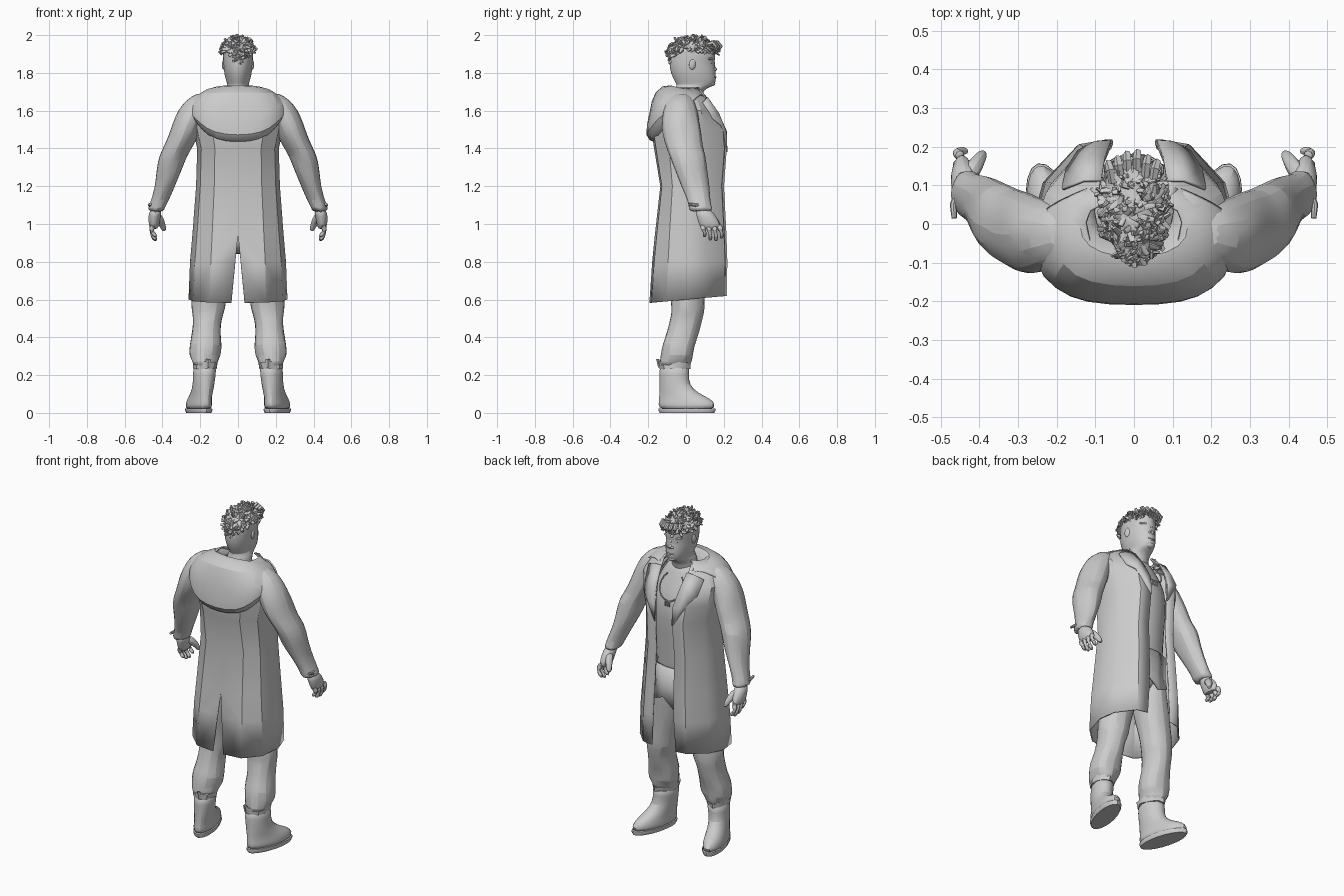
import bpy, bmesh, math, random
from mathutils import Vector, Matrix

random.seed(7)
cube = bpy.data.objects.get("Cube")
if cube:
    bpy.data.objects.remove(cube, do_unlink=True)

grey = bpy.data.materials.new("plain_grey")
grey.use_nodes = True
grey.diffuse_color = (0.6, 0.6, 0.6, 1)
grey.node_tree.nodes["Principled BSDF"].inputs["Base Color"].default_value = (0.6, 0.6, 0.6, 1)


def finish(name, bm, mirror=False, thick=0, subdiv=0, angle=35):
    """Turn a bmesh into a shaded object with its modifiers."""
    bmesh.ops.recalc_face_normals(bm, faces=bm.faces[:])
    mesh = bpy.data.meshes.new(name)
    bm.to_mesh(mesh)
    bm.free()
    mesh.materials.append(grey)
    obj = bpy.data.objects.new(name, mesh)
    bpy.context.collection.objects.link(obj)
    if mirror:
        obj.modifiers.new("mirror", "MIRROR")
    if thick:
        solid = obj.modifiers.new("cloth", "SOLIDIFY")
        solid.thickness = thick
        solid.offset = 0
    if subdiv:
        obj.modifiers.new("round", "SUBSURF").levels = subdiv
        obj.modifiers["round"].render_levels = subdiv
    bpy.ops.object.select_all(action="DESELECT")
    obj.select_set(True)
    bpy.context.view_layer.objects.active = obj
    bpy.ops.object.shade_smooth_by_angle(angle=math.radians(angle))
    return obj


def grid(name, rows, closed=False, jitter=0, **options):
    """Skin rows of points; closed rows make a capped tube."""
    bm = bmesh.new()
    wobble = lambda: random.uniform(-jitter, jitter)
    rings = [[bm.verts.new(Vector(p) + Vector((wobble(), wobble(), wobble())))
              for p in row] for row in rows]
    count = len(rings[0])
    for low, high in zip(rings, rings[1:]):
        for i in range(count if closed else count - 1):
            j = (i + 1) % count
            bm.faces.new((low[i], low[j], high[j], high[i]))
    if closed:
        bm.faces.new(rings[0])
        bm.faces.new(rings[-1])
    return finish(name, bm, **options)


def oval(x, y, z, rx, ry, turn=0, sides=12, subdiv=0):
    """Ring of points, swollen to make up for what subdivision shrinks."""
    spin = Matrix.Rotation(math.radians(turn), 3, "Z")
    swell = 3 / (2 + math.cos(math.tau / sides)) if subdiv else 1
    angles = [math.tau * i / sides for i in range(sides)]
    return [Vector((x, y, z)) + spin @ Vector((rx * math.cos(a), ry * math.sin(a), 0)) * swell
            for a in angles]


def loft(name, rings, turn=0, sides=12, subdiv=0, **options):
    rows = [oval(*r, turn, sides, subdiv) for r in rings]
    return grid(name, rows, closed=True, subdiv=subdiv, **options)


def ball(name, centre, size, mirror=False, turn=(0, 0, 0)):
    bm = bmesh.new()
    bmesh.ops.create_uvsphere(bm, u_segments=16, v_segments=10, radius=1)
    rot = Matrix.Identity(3)
    for axis, deg in zip("XYZ", turn):
        rot = Matrix.Rotation(math.radians(deg), 3, axis) @ rot
    for v in bm.verts:
        v.co = rot @ Vector([a * b for a, b in zip(v.co, size)]) + Vector(centre)
    return finish(name, bm, mirror=mirror, angle=60)


def tube(name, points, radii, sides=8, subdiv=0, **options):
    """Tapered tube following a path."""
    path = [Vector(p) for p in points]
    rows = []
    for i, p in enumerate(path):
        along = path[min(i + 1, len(path) - 1)] - path[max(i - 1, 0)]
        rot = along.to_track_quat("Z", "Y")
        rows.append([p + rot @ q for q in oval(0, 0, 0, radii[i], radii[i], 0, sides, subdiv)])
    return grid(name, rows, closed=True, subdiv=subdiv, **options)


# Long coat: half sections of height, front gap, front y, half width, back y, vent
sections = [
    (0.6, .08, .212, .258, -.19, .035), (0.8, .07, .215, .25, -.175, .014),
    (0.95, .065, .21, .237, -.16, 0), (1.2, .06, .197, .218, -.132, 0),
    (1.4, .055, .212, .212, -.165, 0), (1.5, .06, .204, .235, -.18, 0),
    (1.6, .08, .155, .25, -.172, 0), (1.68, .09, .1, .2, -.14, 0),
    (1.72, .09, .07, .125, -.1, 0)]
coat_rows = []
for z, gap, front, wide, back, vent in sections:
    outline = [(gap, front), (wide * .56, front - .012), (wide * .9, front * .5), (wide, front * .06),
               (wide * .9, back * .53), (wide * .57, back * .94), (vent, back)]
    hem = .018 if z < .7 else 0
    coat_rows.append([(x, y, z + hem * y / .2) for x, y in outline])
grid("long_coat", coat_rows, mirror=True, thick=.008, angle=28)

# Hood lying on the back, from the back centre round to the front
hood = [
    [(0, -.05, 1.65), (0, -.08, 1.755), (0, -.175, 1.705), (0, -.185, 1.59), (0, -.225, 1.45), (0, -.16, 1.43)],
    [(.06, -.04, 1.66), (.09, -.065, 1.755), (.12, -.165, 1.7), (.13, -.183, 1.6), (.13, -.22, 1.465), (.12, -.15, 1.44)],
    [(.1, 0, 1.67), (.14, -.03, 1.735), (.195, -.12, 1.69), (.215, -.15, 1.63), (.2, -.185, 1.52), (.18, -.12, 1.49)],
    [(.1, .06, 1.67), (.135, .04, 1.715), (.21, -.02, 1.695), (.265, -.06, 1.655), (.27, -.12, 1.6), (.23, -.09, 1.55)],
    [(.09, .1, 1.63), (.11, .1, 1.68), (.16, .08, 1.685), (.215, .055, 1.66), (.26, .02, 1.625), (.21, .02, 1.58)]]
grid("hood", hood, mirror=True, thick=.01, subdiv=1, angle=32)

# Folded lapels
lapel = [[(.085, .112, 1.67), (.13, .112, 1.67), (.185, .09, 1.645)],
         [(.075, .172, 1.58), (.12, .172, 1.585), (.175, .14, 1.56)],
         [(.06, .213, 1.49), (.1, .211, 1.49), (.145, .188, 1.52)],
         [(.055, .215, 1.38), (.06, .215, 1.38), (.065, .214, 1.39)]]
grid("lapels", lapel, mirror=True, thick=.008)

# Shirt and its loose tail
loft("shirt", [(0, .01, .9, .165, .125), (0, .01, 1.1, .16, .13), (0, .02, 1.3, .165, .14),
               (0, .02, 1.45, .175, .155), (0, .01, 1.56, .165, .125),
               (0, .01, 1.65, .115, .08), (0, .01, 1.7, .06, .06)], sides=16, subdiv=1)
tail = [[(x, .15 - x * x * 2, top) for x in (-.12, -.04, .04, .12)] for top in (1.08, .95)]
tail.append([(x, .165 - x * x * 2, low) for x, low in ((-.12, .87), (-.04, .83), (.04, .9), (.12, .86))])
grid("shirt_tail", tail, thick=.008)

# Necklace with pendants
chain = [(.075 * math.sin(a), .1 + .078 * math.cos(a / 2) ** 2, 1.65 - .075 * (1 + math.cos(a)))
         for a in [math.radians(d) for d in range(-140, 141, 20)]]
tube("necklace", chain, [.004] * len(chain), sides=6)
for n, x in enumerate((-.014, 0, .014)):
    ball("pendant_" + str(n + 1), (x, .18, 1.485), (.005, .005, .018))

# Baggy trousers
loft("trousers", [(.175, -.055, .235, .06, .075), (.178, -.055, .275, .068, .08),
                  (.178, -.045, .3, .084, .084), (.175, -.038, .36, .086, .088),
                  (.17, -.018, .43, .074, .084), (.163, 0, .5, .076, .084),
                  (.155, .01, .54, .088, .086), (.152, .012, .62, .094, .09),
                  (.12, .01, .75, .095, .1), (.095, .01, .9, .088, .112),
                  (.085, .01, 1, .08, .108)], jitter=.008, mirror=True, subdiv=1, angle=22)
ball("fly_and_seat", (0, .01, .93), (.12, .11, .09))

# Boots, soles and ragged boot tops
toe_out = -15
loft("boots", [(.208, .005, .012, .06, .152), (.208, .004, .045, .06, .155),
               (.204, -.005, .075, .055, .142), (.192, -.04, .105, .053, .104),
               (.182, -.062, .15, .055, .08), (.178, -.062, .2, .058, .079),
               (.175, -.06, .26, .062, .084)], turn=toe_out, sides=14, mirror=True, subdiv=1)
loft("soles", [(.208, .005, 0, .056, .15), (.208, .005, .014, .062, .157), (.208, .005, .024, .061, .156)],
     turn=toe_out, sides=20, mirror=True)
loft("boot_cuffs", [(.175, -.06, .235, .062, .082), (.175, -.06, .268, .067, .086)],
     turn=toe_out, jitter=.005, mirror=True)
loft("heel_tabs", [(.16, -.14, .24, .012, .008), (.158, -.15, .285, .012, .008)], sides=4, mirror=True)

# Sleeved arms with full shoulders and forearms
loft("sleeves", [(.175, -.025, 1.695, .04, .05), (.21, -.028, 1.65, .066, .072),
                 (.238, -.03, 1.6, .077, .088), (.265, -.028, 1.54, .078, .1),
                 (.287, -.022, 1.47, .078, .102), (.315, -.008, 1.41, .078, .098),
                 (.343, .008, 1.36, .075, .093), (.36, .026, 1.29, .066, .085),
                 (.385, .048, 1.2, .056, .074), (.42, .07, 1.12, .044, .062),
                 (.43, .077, 1.085, .044, .062), (.435, .082, 1.065, .04, .056)],
     jitter=.007, mirror=True, subdiv=1, angle=22)
tube("cuff_straps", [(.45, .09, 1.1), (.468, .05, 1.1), (.465, .015, 1.105)], [.01, .009, .007], mirror=True)

# Hands: palm, four curled fingers and a thumb
loft("palms", [(.435, .09, 1.08, .032, .042), (.442, .108, 1.04, .033, .052),
               (.445, .125, 1, .028, .056), (.445, .13, .97, .02, .05)], mirror=True, subdiv=1)
for n, name in enumerate(("little", "ring", "middle", "index")):
    y = .086 + n * .03
    drop = (.022, .004, 0, .014)[n]
    tube(name + "_fingers", [(.448, y, 1), (.46, y + .009, .965), (.455, y + .014, .935 + drop),
                             (.43, y + .012, .908 + drop)], [.015, .015, .013, .009], mirror=True, subdiv=1)
tube("thumbs", [(.43, .12, 1.045), (.412, .15, 1.02), (.398, .172, .99), (.388, .185, .96)],
     [.023, .021, .016, .01], mirror=True, subdiv=1)

# Head and neck
loft("head", [(0, .015, 1.62, .078, .075), (0, .01, 1.69, .068, .07),
              (0, .025, 1.72, .064, .082), (0, .055, 1.735, .052, .1),
              (0, .045, 1.77, .068, .114), (0, .035, 1.82, .075, .12),
              (0, .031, 1.852, .077, .118), (0, .034, 1.88, .079, .121),
              (0, .034, 1.92, .079, .117), (0, .035, 1.95, .07, .1),
              (0, .035, 1.97, .05, .07)], sides=18, subdiv=1, angle=60)
tube("nose", [(0, .138, 1.872), (0, .15, 1.845), (0, .158, 1.824), (0, .146, 1.81)],
     [.008, .011, .015, .01], subdiv=1, angle=60)
ball("nostrils", (.013, .15, 1.818), (.008, .011, .007), mirror=True)
ball("brow_ridges", (.033, .128, 1.873), (.028, .015, .008), mirror=True, turn=(0, -5, -20))
ball("eyes", (.032, .129, 1.853), (.012, .01, .005), mirror=True, turn=(0, 0, -20))
ball("lips", (0, .147, 1.778), (.026, .014, .005))
ball("lower_lip", (0, .145, 1.769), (.022, .014, .006))
ball("chin", (0, .135, 1.745), (.026, .02, .016))
ball("ears", (.075, .035, 1.845), (.009, .019, .028), mirror=True, turn=(-10, 0, 18))

# Hair: scalp cap covered in flat, overlapping short locks
ball("scalp", (0, .035, 1.91), (.08, .122, .073))
bm = bmesh.new()
made = 0
while made < 300:
    d = Vector([random.gauss(0, 1) for _ in "xyz"]).normalized()
    if d.z < (.1 if d.y > -.4 else -.7 + abs(d.x)):
        continue
    made += 1
    base = Vector((d.x * .076, .036 + d.y * .12, 1.9 + d.z * .08))
    lean = Vector([random.uniform(-.9, .9) for _ in "xyz"])
    lean -= d * lean.dot(d)
    fringe = max(0, d.y) * .6
    aim = (d * .3 + lean + Vector((d.x * .2, d.y * .2 + fringe, -fringe * .6))).normalized()
    length = random.uniform(.028, .045)
    side = aim.cross(d).normalized()
    rot = Matrix((side, aim.cross(side), aim)).transposed().to_4x4()
    place = Matrix.Translation(base + d * .004 + aim * length * .2) @ rot @ Matrix.Diagonal((1, .6, 1, 1))
    bmesh.ops.create_cone(bm, cap_ends=True, segments=6, radius1=random.uniform(.009, .014),
                          radius2=.007, depth=length, matrix=place)
finish("hair_locks", bm, angle=40)
for n, x in enumerate((-.055, -.035, -.015, .008, .03, .05)):
    front = .14 - abs(x) * .6
    tube("fringe_lock_" + str(n + 1), [(x, front, 1.95), (x * 1.1, front + .032, 1.962),
                                       (x * 1.2, front + .05, 1.94), (x * 1.15, front + .042, 1.912)],
         [.011, .012, .01, .005], sides=5)
